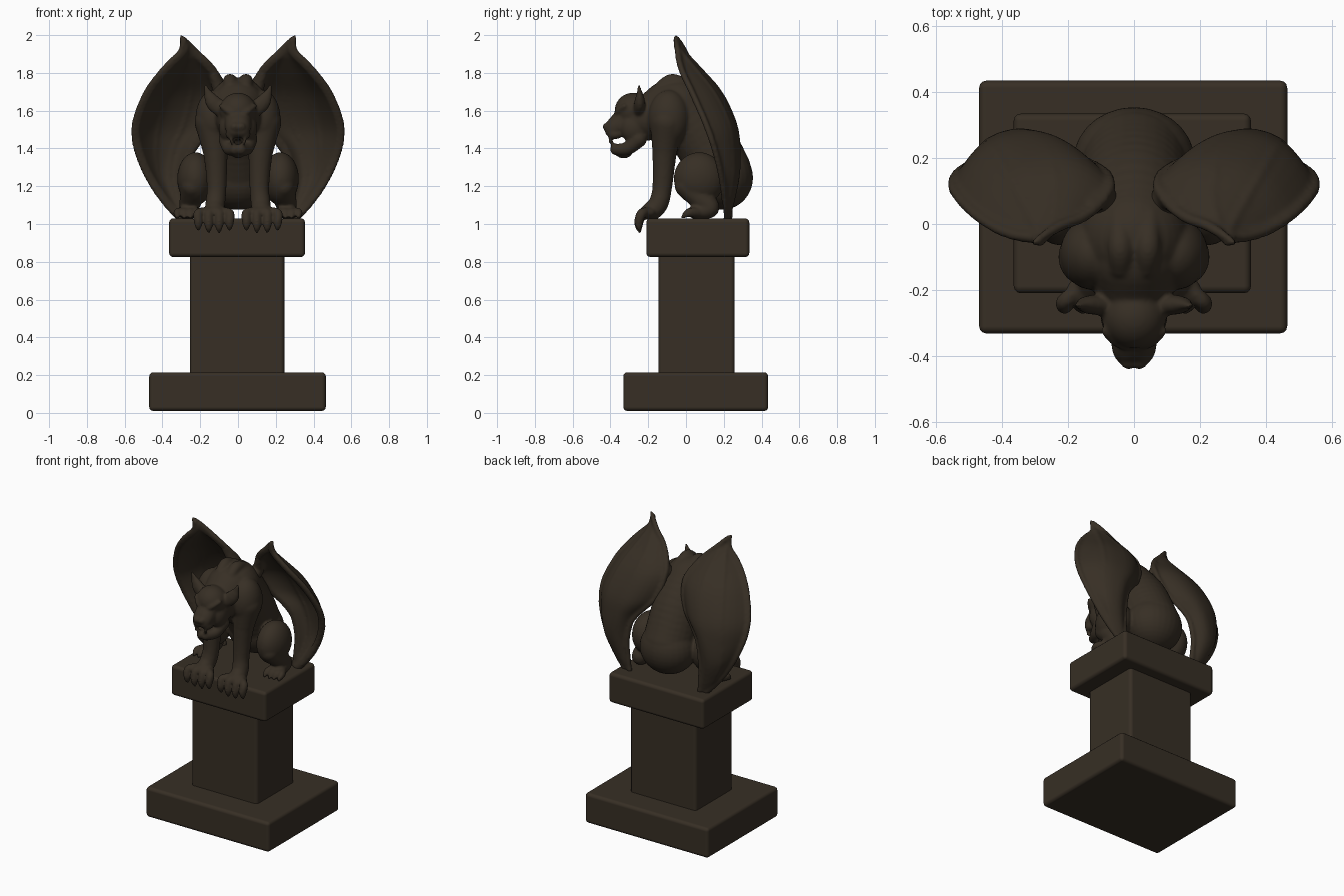
import bpy, bmesh, math
from mathutils import Vector

stone = bpy.data.materials.new("dark_brown_stone")
stone.diffuse_color = (0.038, 0.028, 0.018, 1)


def make_object(name, mesh):
    for p in mesh.polygons:
        p.use_smooth = True
    mesh.materials.append(stone)
    ob = bpy.data.objects.new(name, mesh)
    bpy.context.collection.objects.link(ob)
    return ob


def box(name, x0, x1, y0, y1, z0, z1):
    bm = bmesh.new()
    bmesh.ops.create_cube(bm, size=1)
    for v in bm.verts:
        v.co = ((x0 + x1) / 2 + v.co.x * (x1 - x0),
                (y0 + y1) / 2 + v.co.y * (y1 - y0),
                (z0 + z1) / 2 + v.co.z * (z1 - z0))
    mesh = bpy.data.meshes.new(name)
    bm.to_mesh(mesh)
    bm.free()
    b = make_object(name, mesh).modifiers.new("round_edges", 'BEVEL')
    b.width, b.segments, b.harden_normals = 0.022, 3, True


def lists(bm):
    bm.verts.index_update()
    out = [v.co.copy() for v in bm.verts], [[v.index for v in f.verts] for f in bm.faces]
    bm.free()
    return out


def unit_sphere(seg, rings):
    bm = bmesh.new()
    bmesh.ops.create_uvsphere(bm, u_segments=seg, v_segments=rings, radius=1)
    return lists(bm)


SMALL, MEDIUM, BIG = unit_sphere(8, 6), unit_sphere(16, 10), unit_sphere(28, 18)


def add(part, verts, faces):
    n = len(part[0])
    part[0].extend(verts)
    part[1].extend([i + n for i in f] for f in faces)


def ball(part, c, r):
    big = max(r)
    vs, fs = SMALL if big < 0.03 else MEDIUM if big < 0.07 else BIG
    add(part, [(c[0] + v.x * r[0], c[1] + v.y * r[1], c[2] + v.z * r[2]) for v in vs], fs)


def spline(pts, t):
    """Smooth curve through the points, t counted in points."""
    i = min(int(t), len(pts) - 2)
    f = t - i
    p = [Vector(pts[max(0, min(len(pts) - 1, k))]) for k in range(i - 1, i + 3)]
    return 0.5 * (2 * p[1] + (p[2] - p[0]) * f + (2 * p[0] - 5 * p[1] + 4 * p[2] - p[3]) * f * f
                  + (3 * p[1] - p[0] - 3 * p[2] + p[3]) * f ** 3)


def limb(part, pts, flat=1.0):
    """Rounded limb through (x, y, z, radius) points."""
    for i in range(len(pts) - 1):
        a, b = Vector(pts[i]), Vector(pts[i + 1])
        step = (0.3 if a.w < 0.03 else 0.12) * (a.w + b.w)
        n = max(1, math.ceil((b.xyz - a.xyz).length / step))
        for k in range(n if i < len(pts) - 2 else n + 1):
            q = spline(pts, i + k / n)
            r = max(q.w, 0.006)
            ball(part, q.xyz, (r, r * flat, r))


def finish(name, part, voxel):
    """Mirror the half, fuse it into one skin and soften it."""
    mesh = bpy.data.meshes.new(name)
    mesh.from_pydata(part[0], [], part[1])
    ob = make_object(name, mesh)
    mir = ob.modifiers.new("mirror", 'MIRROR')
    mir.use_mirror_merge = False
    rem = ob.modifiers.new("fuse", 'REMESH')
    rem.mode, rem.voxel_size, rem.use_smooth_shade = 'VOXEL', voxel, True
    sm = ob.modifiers.new("soften", 'SMOOTH')
    sm.factor, sm.iterations = 0.5, 5


# Pedestal
box("pedestal_base", -0.47, 0.465, -0.332, 0.435, 0.01, 0.215)
box("pedestal_column", -0.255, 0.245, -0.145, 0.258, 0.19, 0.85)
box("pedestal_cap", -0.365, 0.355, -0.21, 0.335, 0.825, 1.03)

# Body: back, rump, chest, shoulder and hump
body = ([], [])
limb(body, [(0, -0.04, 1.61, 0.165), (0, 0.08, 1.47, 0.165), (0, 0.18, 1.28, 0.165)])
ball(body, (0, 0.19, 1.245), (0.185, 0.165, 0.17))
ball(body, (0, -0.07, 1.56), (0.17, 0.13, 0.19))
ball(body, (0.125, -0.09, 1.56), (0.1, 0.11, 0.15))
limb(body, [(0.04, -0.13, 1.725, 0.035), (0.042, -0.07, 1.757, 0.038), (0.045, 0.02, 1.72, 0.035)])
# Neck
limb(body, [(0, -0.09, 1.61, 0.15), (0, -0.2, 1.56, 0.118), (0, -0.28, 1.56, 0.09)])

# Front leg and claws gripping the edge
limb(body, [(0.14, -0.1, 1.54, 0.09), (0.12, -0.113, 1.38, 0.066), (0.113, -0.125, 1.2, 0.053),
            (0.12, -0.145, 1.11, 0.053), (0.125, -0.18, 1.07, 0.052)])
ball(body, (0.125, -0.2, 1.06), (0.08, 0.05, 0.038))
for i, x in enumerate((0.045, 0.1, 0.155, 0.21)):
    drop = 0.01 if i in (1, 2) else 0
    limb(body, [(0.125 + (x - 0.125) * 0.5, -0.2, 1.065, 0.026), (x, -0.235, 1.055, 0.027),
                (x, -0.25, 1.01 - drop, 0.025), (x, -0.245, 0.97 - drop, 0.01)])

# Hind leg and toes
ball(body, (0.225, 0.07, 1.24), (0.097, 0.135, 0.14))
limb(body, [(0.24, -0.0, 1.2, 0.06), (0.25, 0.08, 1.13, 0.06), (0.26, 0.125, 1.085, 0.052),
            (0.265, 0.06, 1.065, 0.045)])
for x in (0.215, 0.25, 0.285, 0.32):
    limb(body, [(0.265 + (x - 0.265) * 0.4, 0.07, 1.06, 0.029), (x, 0.015, 1.06, 0.024),
                (x, -0.02, 1.035, 0.009)])

# Head: skull, cheek, muzzle, nose, jaw, brow, eye
ball(body, (0, -0.28, 1.6), (0.098, 0.098, 0.095))
ball(body, (0.05, -0.275, 1.51), (0.052, 0.075, 0.08))
limb(body, [(0, -0.31, 1.55, 0.075), (0.014, -0.37, 1.515, 0.055), (0.02, -0.39, 1.495, 0.04)])
ball(body, (0.016, -0.418, 1.515), (0.028, 0.025, 0.022))
ball(body, (0.04, -0.375, 1.475), (0.027, 0.04, 0.027))
limb(body, [(0.06, -0.25, 1.45, 0.044), (0.045, -0.31, 1.4, 0.036), (0.016, -0.372, 1.395, 0.03)])
ball(body, (0, -0.33, 1.385), (0.04, 0.05, 0.038))
limb(body, [(0.016, -0.368, 1.575, 0.014), (0.05, -0.36, 1.595, 0.017), (0.088, -0.325, 1.625, 0.014)])
ball(body, (0.048, -0.353, 1.568), (0.017, 0.014, 0.011))
# Fangs
limb(body, [(0.038, -0.4, 1.47, 0.012), (0.038, -0.403, 1.43, 0.007)])
limb(body, [(0.022, -0.385, 1.41, 0.013), (0.024, -0.394, 1.438, 0.007)])
# Pointed ear
limb(body, [(0.085, -0.25, 1.605, 0.042), (0.128, -0.245, 1.64, 0.042), (0.155, -0.245, 1.685, 0.025),
            (0.174, -0.25, 1.735, 0.008)], flat=0.7)
finish("gargoyle_body", body, 0.008)

# Wing rows from tip to foot: height, then outer, middle and inner (x, y)
rows = [(1.992, 0.302, -0.057, 0.298, -0.054, 0.294, -0.05),
        (1.92, 0.297, -0.045, 0.27, -0.01, 0.232, -0.01),
        (1.82, 0.392, -0.025, 0.27, 0.08, 0.132, 0.035),
        (1.69, 0.487, 0.035, 0.30, 0.19, 0.072, 0.12),
        (1.53, 0.546, 0.105, 0.34, 0.265, 0.12, 0.175),
        (1.40, 0.537, 0.15, 0.38, 0.282, 0.235, 0.225),
        (1.26, 0.482, 0.185, 0.39, 0.28, 0.275, 0.24),
        (1.13, 0.40, 0.205, 0.345, 0.257, 0.275, 0.235),
        (1.03, 0.31, 0.22, 0.29, 0.235, 0.265, 0.23)]


def wing_point(t, u):
    """Cupped sheet: u runs from the outer to the inner edge."""
    q = spline(rows, t)
    a, b, c = (1 - u) * (1 - 2 * u), 4 * u * (1 - u), u * (2 * u - 1)
    cup = (q[4] - (q[2] + q[6]) / 2) * (1 - abs(2 * u - 1) ** 2.6)
    return Vector((a * q[1] + b * q[3] + c * q[5], q[2] * (1 - u) + q[6] * u + cup, q[0]))


# Wing membrane
bm = bmesh.new()
NT, NU = 40, 16
grid = [[bm.verts.new(wing_point(8 * i / NT, j / NU)) for j in range(NU + 1)] for i in range(NT + 1)]
for i in range(NT):
    for j in range(NU):
        bm.faces.new((grid[i][j], grid[i + 1][j], grid[i + 1][j + 1], grid[i][j + 1]))
bm.normal_update()
bmesh.ops.solidify(bm, geom=bm.faces[:], thickness=0.028)
bmesh.ops.recalc_face_normals(bm, faces=bm.faces[:])
wing = ([], [])
add(wing, *lists(bm))
# Wing rim and finger ribs
for u, start, fwd in ((0, 0, 0), (1, 0, 0), (0.3, 1, 0.018), (0.62, 1.3, 0.018)):
    path = []
    for k in range(15):
        t = start + (8 - start) * k / 14
        p = wing_point(t, u) - Vector((0, fwd, 0))
        path.append((*p, min(0.018, 0.009 + 0.012 * t)))
    limb(wing, path)
# Wing root joining the back
limb(wing, [(0.08, 0.02, 1.66, 0.05), (0.095, 0.08, 1.7, 0.04), (0.13, 0.05, 1.79, 0.025)])
finish("wings", wing, 0.009)
